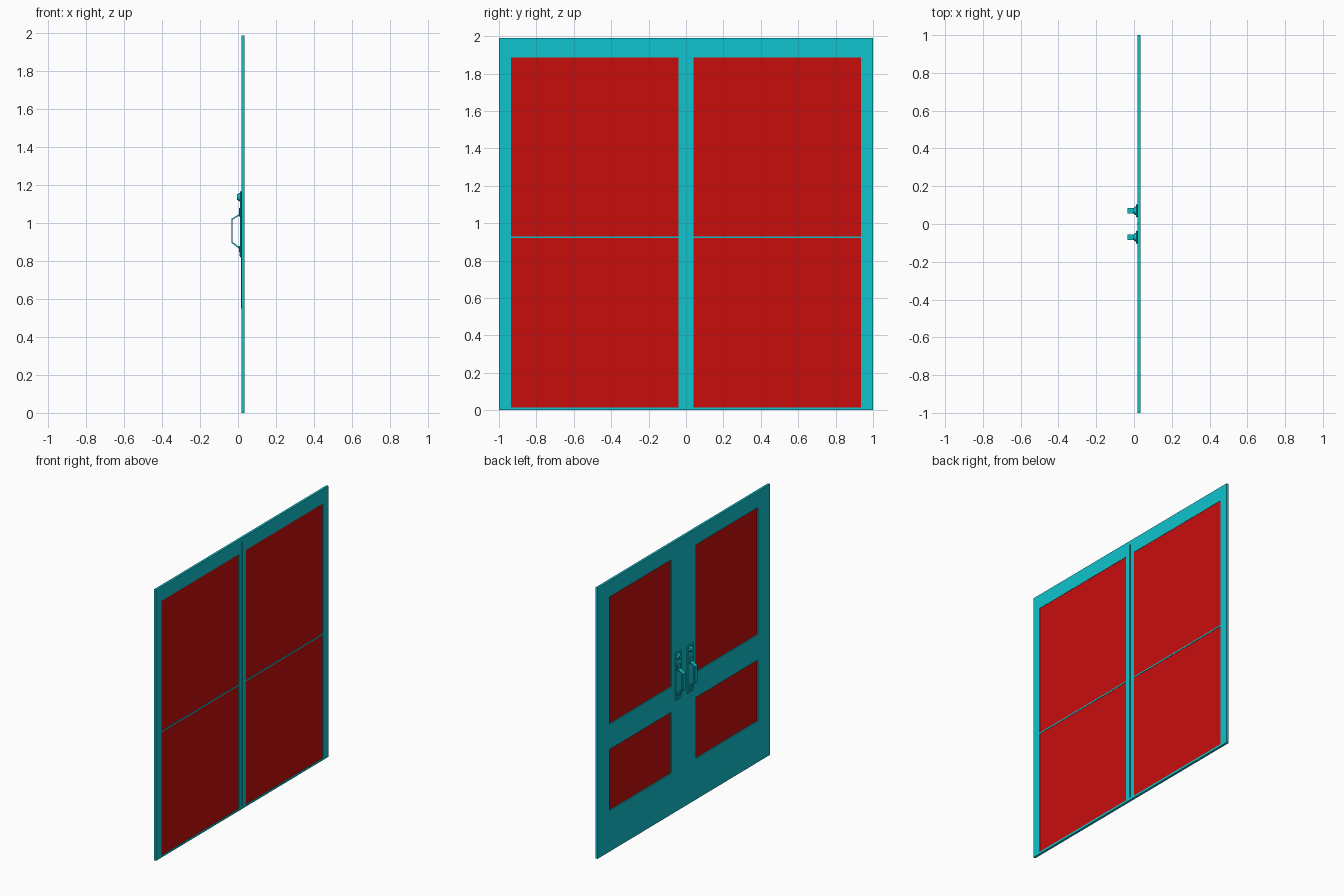
import bpy, bmesh
from math import pi

if "Cube" in bpy.data.objects:
    bpy.data.objects.remove(bpy.data.objects["Cube"])


def material(name, rgb):
    m = bpy.data.materials.new(name)
    m.diffuse_color = (*rgb, 1)
    m.use_nodes = True
    m.node_tree.nodes["Principled BSDF"].inputs["Base Color"].default_value = m.diffuse_color
    return m


TEAL = material("teal", (0.005, 0.55, 0.61))
RED = material("red", (0.58, 0.004, 0.004))


def finish(name, bm, mat):
    bmesh.ops.recalc_face_normals(bm, faces=bm.faces)
    me = bpy.data.meshes.new(name)
    bm.to_mesh(me)
    bm.free()
    me.materials.append(mat)
    ob = bpy.data.objects.new(name, me)
    bpy.context.collection.objects.link(ob)
    return ob


def box(name, x, y, z, mat=TEAL, bevel=0):
    bm = bmesh.new()
    bmesh.ops.create_cube(bm, size=1)
    for v in bm.verts:
        for i, (a, b) in enumerate((x, y, z)):
            v.co[i] = a + (v.co[i] + 0.5) * (b - a)
    if bevel:
        bmesh.ops.bevel(bm, geom=bm.edges[:], offset=bevel, segments=1, affect='EDGES')
    return finish(name, bm, mat)


def sheet(name, ys, zs, holes, x0, x1):
    """Grid-cut board with some cells left open, thickened from x0 to x1."""
    bm = bmesh.new()
    for i in range(len(ys) - 1):
        for j in range(len(zs) - 1):
            if (i, j) not in holes:
                bm.faces.new([bm.verts.new((x0, y, z)) for y, z in (
                    (ys[i], zs[j]), (ys[i + 1], zs[j]),
                    (ys[i + 1], zs[j + 1]), (ys[i], zs[j + 1]))])
    bmesh.ops.remove_doubles(bm, verts=bm.verts, dist=1e-5)
    ext = bmesh.ops.extrude_face_region(bm, geom=bm.faces[:], use_keep_orig=True)
    for v in ext["geom"]:
        if isinstance(v, bmesh.types.BMVert):
            v.co.x = x1
    return finish(name, bm, TEAL)


def disc(name, x0, x1, y, z, r0, r1):
    bpy.ops.mesh.primitive_cone_add(vertices=20, radius1=r1, radius2=r0, depth=x1 - x0,
                                    location=((x0 + x1) / 2, y, z), rotation=(0, -pi / 2, 0))
    ob = bpy.context.object
    ob.name = name
    ob.data.materials.append(TEAL)
    bpy.ops.object.shade_smooth_by_angle()


FACE, MID, BACK = 0.018, 0.027, 0.035

# handle-side board with four openings
sheet("door_face", [-1, -0.86, -0.14, 0.14, 0.86, 1],
      [0, 0.30, 0.75, 0.935, 1.87, 1.99], {(1, 1), (1, 3), (3, 1), (3, 3)}, FACE, MID)

# rear rim with four panel recesses and the centre groove
rim_holes = {(i, j) for i in (1, 5) for j in (1, 2, 4)} | {(3, j) for j in (2, 3, 4, 5)}
sheet("door_back_rim", [-1, -0.935, -0.04, -0.004, 0.004, 0.04, 0.935, 1],
      [0, 0.015, 0.02, 0.92, 0.93, 1.885, 1.96, 1.99], rim_holes, MID, BACK)

# red panels behind the openings
for side, ya, yb in (("right", -0.935, -0.04), ("left", 0.04, 0.935)):
    box(f"lower_panel_{side}", (MID, 0.033), (ya, yb), (0.015, 0.92), RED)
    box(f"upper_panel_{side}", (MID, 0.033), (ya, yb), (0.93, 1.885), RED)

# thin strip over the meeting line
box("meeting_strip", (0.0165, FACE), (-0.003, 0.003), (0.55, 1.15))

for side, s in (("right", -1), ("left", 1)):
    yc = 0.07 * s
    # backplate and stepped ends
    box(f"handle_plate_{side}", (0.011, FACE), (yc - 0.036, yc + 0.036), (0.82, 1.17), bevel=0.003)
    for end, za, zb in (("bottom", 0.845, 0.88), ("top", 1.035, 1.08)):
        box(f"grip_foot_{end}_{side}", (0.004, 0.012), (yc - 0.018, yc + 0.018), (za, zb), bevel=0.003)
    # bent strap grip
    path = [(0.01, 0.862), (-0.035, 0.897), (-0.035, 1.022), (0.01, 1.05)]
    inner = [(0.01, 0.872), (-0.029, 0.901), (-0.029, 1.018), (0.01, 1.042)]
    bm = bmesh.new()
    loops = [[bm.verts.new((x, yc + w, z)) for w in (-0.014, 0.014) for x, z in (o, i)]
             for o, i in zip(path, inner)]
    for a, b in zip(loops, loops[1:]):
        for m, n in ((0, 1), (1, 3), (3, 2), (2, 0)):
            bm.faces.new((a[m], a[n], b[n], b[m]))
    for e in (loops[0], loops[-1]):
        bm.faces.new((e[0], e[1], e[3], e[2]))
    finish(f"grip_{side}", bm, TEAL)
    # lock cylinder and lower screw
    disc(f"lock_collar_{side}", 0.003, 0.012, yc, 1.137, 0.02, 0.024)
    disc(f"lock_cylinder_{side}", -0.006, 0.004, yc, 1.137, 0.015, 0.017)
    disc(f"plate_screw_{side}", 0.008, 0.012, yc, 0.833, 0.006, 0.008)
